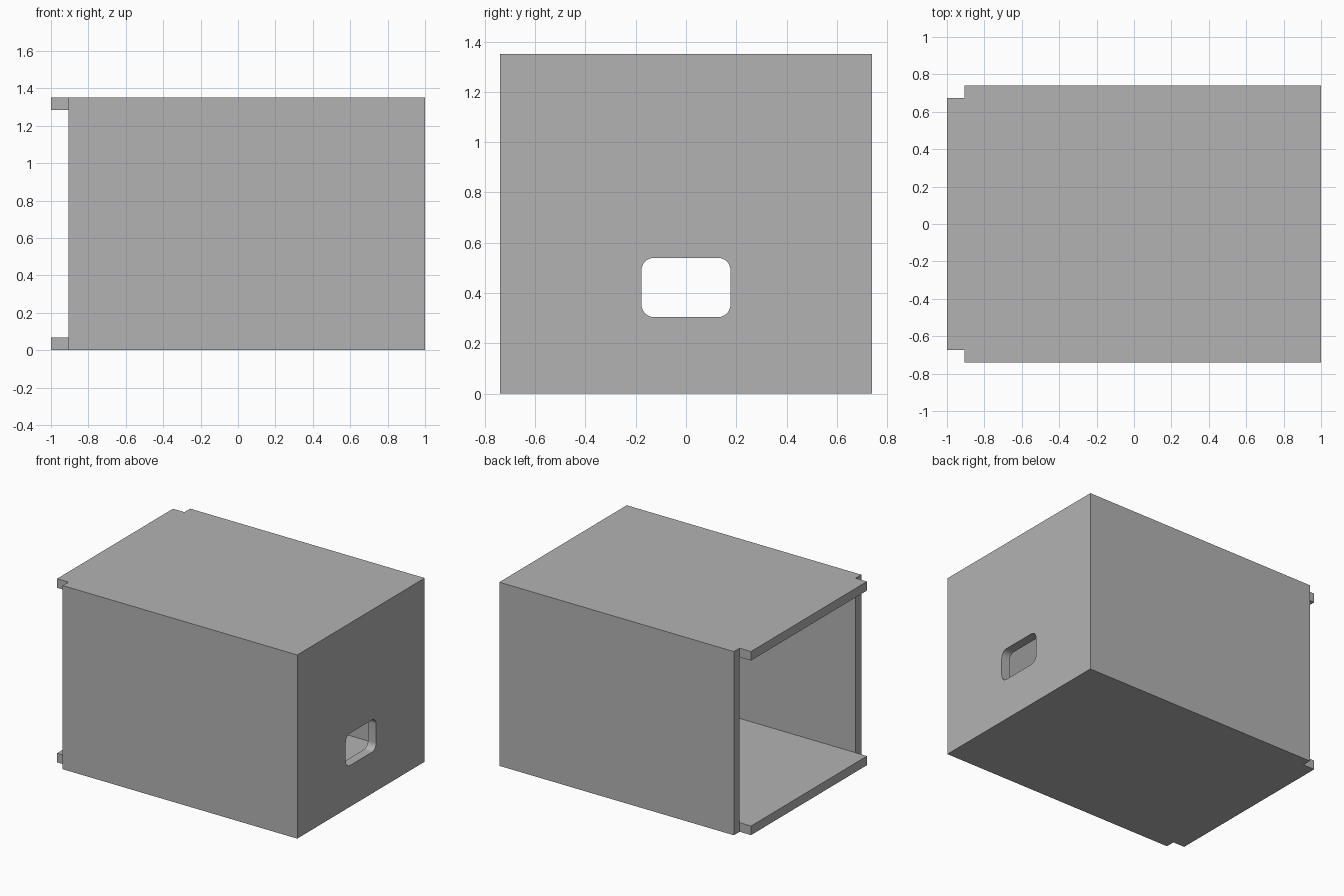
import bpy, bmesh, math

cube = bpy.data.objects.get("Cube")
if cube:
    bpy.data.objects.remove(cube, do_unlink=True)

X, Y, H = 1.0, 0.74, 1.35      # half length, half width, height
T = 0.067                      # panel thickness
LIP = 0.093                    # how far top and bottom panels pass the sides

grey = bpy.data.materials.new("plain_grey")
grey.use_nodes = True
colour = (0.45, 0.45, 0.45, 1)
grey.diffuse_color = colour
grey.node_tree.nodes["Principled BSDF"].inputs["Base Color"].default_value = colour


def prism(name, points, offset):
    """Extrude a closed outline of 3D points along an offset."""
    bm = bmesh.new()
    face = bm.faces.new([bm.verts.new(p) for p in points])
    ext = bmesh.ops.extrude_face_region(bm, geom=[face])
    verts = [v for v in ext["geom"] if isinstance(v, bmesh.types.BMVert)]
    bmesh.ops.translate(bm, verts=verts, vec=offset)
    bmesh.ops.recalc_face_normals(bm, faces=bm.faces[:])
    mesh = bpy.data.meshes.new(name)
    bm.to_mesh(mesh)
    bm.free()
    mesh.materials.append(grey)
    obj = bpy.data.objects.new(name, mesh)
    bpy.context.collection.objects.link(obj)
    return obj


def cut(target, cutter):
    """Subtract the cutter, apply the result and discard the cutter."""
    cutter.hide_render = True
    bpy.context.view_layer.objects.active = target
    mod = target.modifiers.new("cut", "BOOLEAN")
    mod.operation, mod.solver, mod.object = "DIFFERENCE", "EXACT", cutter
    bpy.ops.object.modifier_apply(modifier=mod.name)
    bpy.data.objects.remove(cutter, do_unlink=True)


def rounded_rect(cy, cz, hy, hz, r, steps=8):
    """Outline in the y-z plane with rounded corners."""
    pts = []
    for q, (sy, sz) in enumerate([(1, 1), (-1, 1), (-1, -1), (1, -1)]):
        for i in range(steps + 1):
            a = math.pi / 2 * (q + i / steps)
            pts.append((X - T * 2, cy + sy * (hy - r) + r * math.cos(a),
                        cz + sz * (hz - r) + r * math.sin(a)))
    return pts


# Outer block, with the two corners at the open end notched
side = [(X, Y), (LIP - X, Y), (LIP - X, Y - T), (-X, Y - T)]
plan = side + [(x, -y) for x, y in reversed(side)]
box = prism("open_ended_box", [(x, y, 0) for x, y in plan], (0, 0, H))

# Hollow interior, open at one end
a, b, w = -X - 0.1, X - T, Y - T
cut(box, prism("cavity_cutter",
               [(a, -w, T), (b, -w, T), (b, w, T), (a, w, T)], (0, 0, H - 2 * T)))

# Rounded hand hole through the end panel
cut(box, prism("hand_hole_cutter",
               rounded_rect(0, 0.422, 0.177, 0.118, 0.05), (T * 3, 0, 0)))

# Smooth only the rounded corners of the hole
bpy.ops.object.select_all(action="DESELECT")
box.select_set(True)
bpy.context.view_layer.objects.active = box
bpy.ops.object.shade_smooth_by_angle(angle=math.radians(30))
